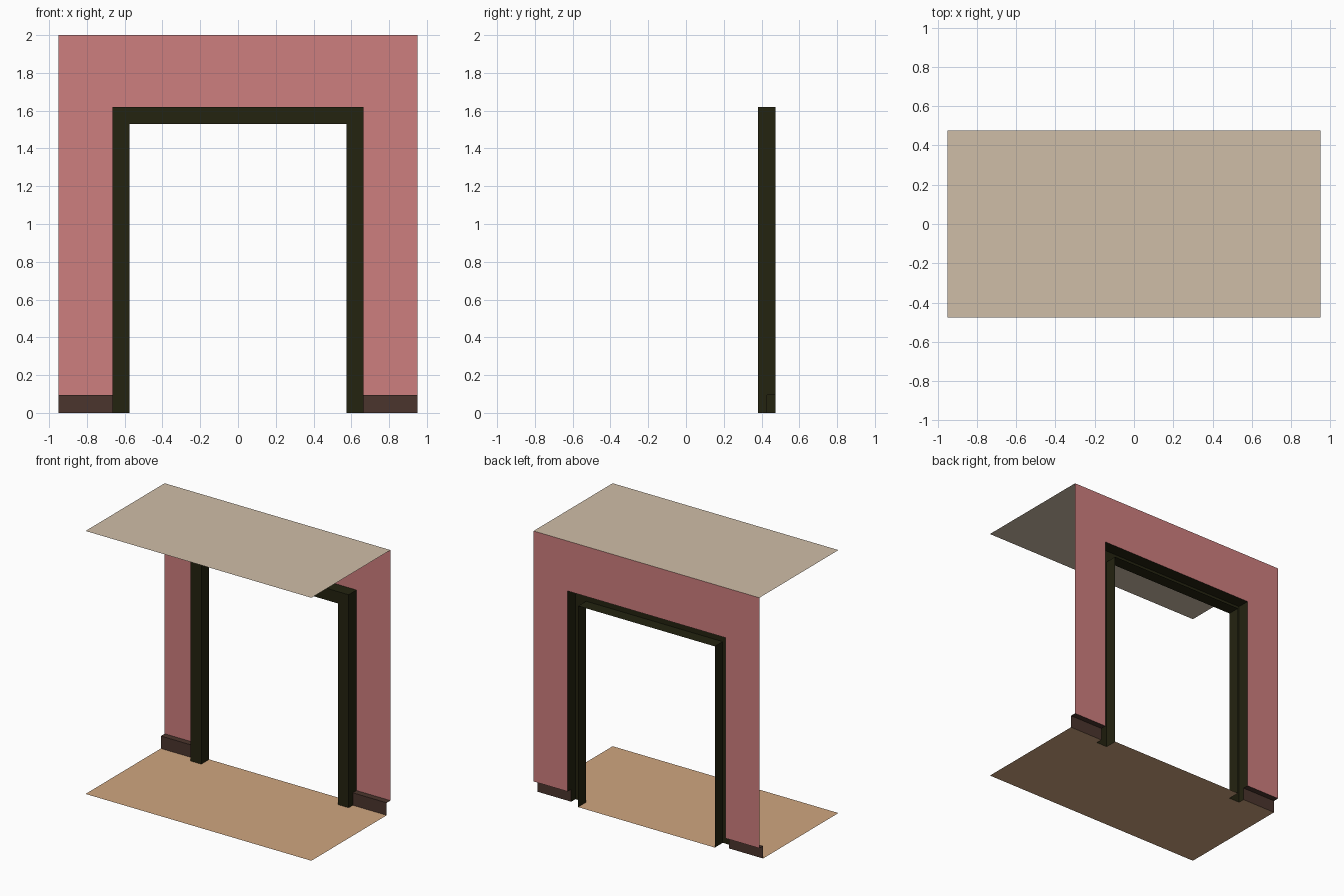
import bpy, bmesh

cube = bpy.data.objects.get("Cube")
if cube:
    bpy.data.objects.remove(cube, do_unlink=True)

W, D, H = 0.95, 0.475, 2.0            # half width, half depth, height
OUT, INN = 0.665, 0.575               # frame outer and inner half width
OUT_Z, INN_Z = 1.62, 1.53             # frame outer and inner height
FRAME_Y, BASE_Y, BASE_Z = 0.38, 0.43, 0.095


def linear(c):
    c /= 255
    return c / 12.92 if c <= 0.04045 else ((c + 0.055) / 1.055) ** 2.4


def material(name, *rgb):
    m = bpy.data.materials.new(name)
    m.use_nodes = True
    col = [linear(c) for c in rgb] + [1]
    m.diffuse_color = col
    m.node_tree.nodes["Principled BSDF"].inputs["Base Color"].default_value = col
    return m


def build(name, mat, polygons):
    """Make one object from a list of polygons, welding shared corners."""
    bm = bmesh.new()
    for poly in polygons:
        bm.faces.new([bm.verts.new(p) for p in poly])
    bmesh.ops.remove_doubles(bm, verts=bm.verts, dist=1e-5)
    mesh = bpy.data.meshes.new(name)
    bm.to_mesh(mesh)
    bm.free()
    mesh.materials.append(mat)
    ob = bpy.data.objects.new(name, mesh)
    bpy.context.collection.objects.link(ob)
    return ob


def both_sides(polygons):
    """Add the x-mirrored copy of each polygon, keeping its facing."""
    return polygons + [[(-x, y, z) for x, y, z in reversed(p)] for p in polygons]


def upright(x0, x1, z0, z1, y):
    return [(x0, y, z0), (x1, y, z0), (x1, y, z1), (x0, y, z1)]


def level(x0, x1, y0, y1, z):
    return [(x0, y0, z), (x1, y0, z), (x1, y1, z), (x0, y1, z)]


wall_red = material("wall_red", 206, 126, 126)
ceiling_beige = material("ceiling_beige", 207, 189, 167)
floor_tan = material("floor_tan", 208, 166, 127)
frame_dark = material("frame_dark", 36, 35, 16)
base_brown = material("baseboard_brown", 75, 53, 45)

# Ceiling sheet, facing down into the room
build("ceiling", ceiling_beige, [level(-W, W, -D, D, H)[::-1]])

# Floor sheet, its back edge following the baseboards, jambs and doorway
edge = [(W, -D, 0), (W, BASE_Y, 0), (OUT, BASE_Y, 0),
        (OUT, FRAME_Y, 0), (INN, FRAME_Y, 0), (INN, D, 0)]
build("floor", floor_tan, [edge + [(-x, y, z) for x, y, z in reversed(edge)]])

# Wall sheet with the doorway left open
build("wall", wall_red,
      both_sides([upright(OUT, W, BASE_Z, OUT_Z, D), upright(OUT, W, OUT_Z, H, D)])
      + [upright(-OUT, OUT, OUT_Z, H, D)])

# Baseboards: front strip and top ledge
build("baseboards", base_brown,
      both_sides([upright(OUT, W, 0, BASE_Z, BASE_Y),
                  level(OUT, W, BASE_Y, D, BASE_Z)]))


def side(x, y1, z0, z1):
    return [(x, FRAME_Y, z0), (x, y1, z0), (x, y1, z1), (x, FRAME_Y, z1)]


# Door frame: channel open at the back, notched around the baseboards
jambs = both_sides([
    upright(INN, OUT, 0, INN_Z, FRAME_Y),
    [(INN, FRAME_Y, INN_Z), (OUT, FRAME_Y, INN_Z),
     (OUT, FRAME_Y, OUT_Z), (INN, FRAME_Y, OUT_Z)],
    side(INN, D, 0, INN_Z)[::-1],
    side(OUT, BASE_Y, 0, BASE_Z),
    side(OUT, D, BASE_Z, OUT_Z),
])
lintel = [
    upright(-INN, INN, INN_Z, OUT_Z, FRAME_Y),
    level(-INN, INN, FRAME_Y, D, INN_Z)[::-1],
    level(-OUT, OUT, FRAME_Y, D, OUT_Z),
]
build("door_frame", frame_dark, jambs + lintel)
